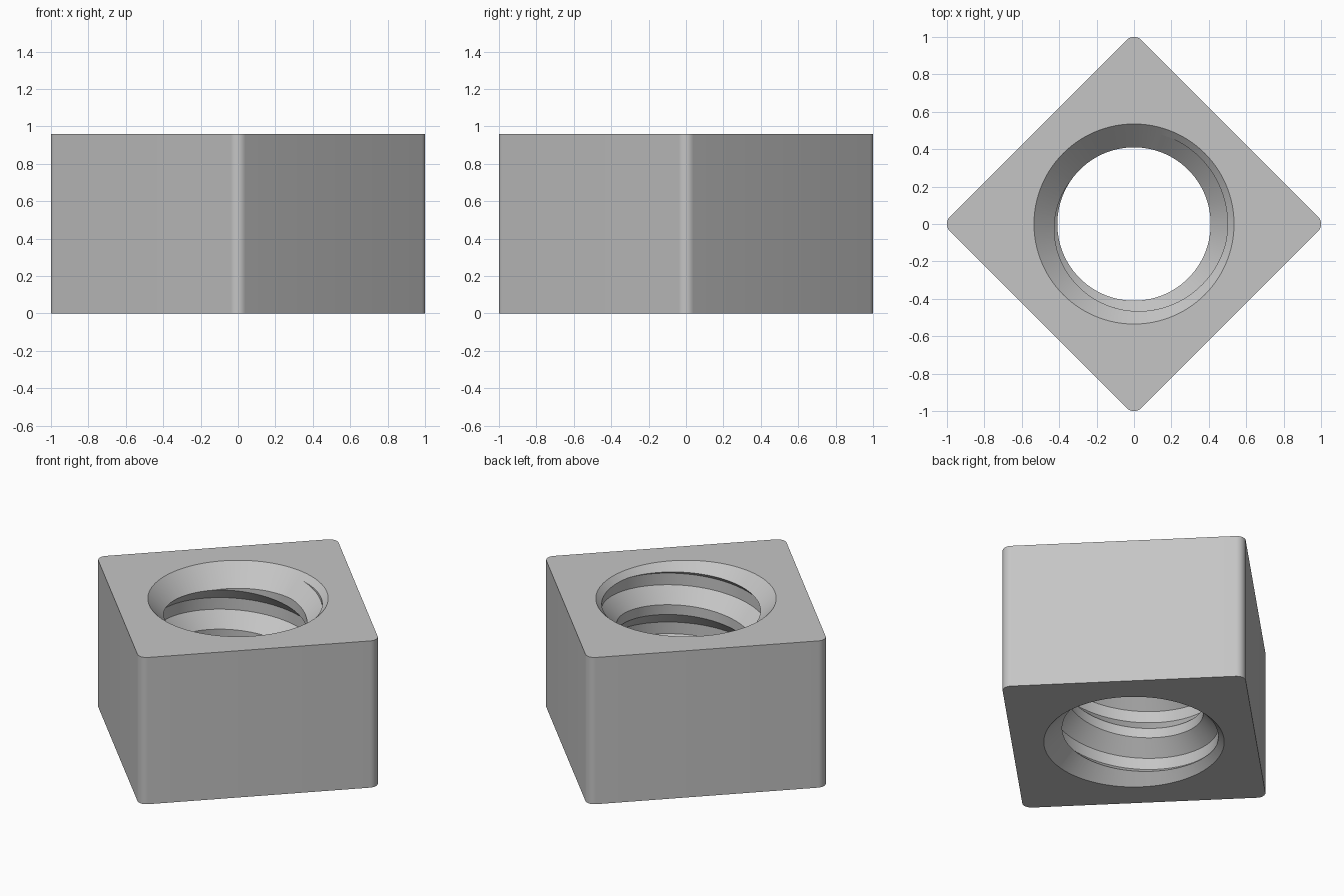
import bpy, bmesh, math

if "Cube" in bpy.data.objects:
    bpy.data.objects.remove(bpy.data.objects["Cube"])

HEIGHT = 0.96
CORNER = 0.055                      # corner rounding radius
TIP = 1.0 - CORNER                  # corner arc centre distance
R_MINOR, R_MAJOR, R_CHAMFER = 0.41, 0.50, 0.535
PITCH, SEG = 0.32, 96

steel = bpy.data.materials.new("grey_steel")
steel.diffuse_color = (0.56, 0.56, 0.56, 1)
steel.use_nodes = True
steel.node_tree.nodes["Principled BSDF"].inputs["Base Color"].default_value = steel.diffuse_color


def make_object(name, bm):
    bmesh.ops.recalc_face_normals(bm, faces=bm.faces)
    mesh = bpy.data.meshes.new(name)
    bm.to_mesh(mesh)
    bm.free()
    obj = bpy.data.objects.new(name, mesh)
    bpy.context.collection.objects.link(obj)
    mesh.materials.append(steel)
    return obj


# Square block with rounded corners pointing along the axes
bm = bmesh.new()
outline = []
for q in range(4):
    a = q * math.pi / 2
    for i in range(9):
        b = a + math.radians(-45 + 90 * i / 8)
        outline.append(bm.verts.new((TIP * math.cos(a) + CORNER * math.cos(b),
                                     TIP * math.sin(a) + CORNER * math.sin(b), 0)))
base = bm.faces.new(outline)
top = bmesh.ops.extrude_face_region(bm, geom=[base])["geom"]
bmesh.ops.translate(bm, vec=(0, 0, HEIGHT),
                    verts=[g for g in top if isinstance(g, bmesh.types.BMVert)])
nut = make_object("square_nut", bm)

# Threaded core: one trapezoid profile swept along a right-hand helix
bm = bmesh.new()
profile = [(R_MINOR, 0.0), (R_MINOR, 0.064), (R_MAJOR, 0.154), (R_MAJOR, 0.23)]
TURNS = 6
z_start = 0.88 - 0.064 - PITCH * (124 / 360 + 4)    # helix phase
rows = []
for s in range(TURNS * SEG + 1):
    a = 2 * math.pi * s / SEG
    rows.append([bm.verts.new((r * math.cos(a), r * math.sin(a),
                               z_start + PITCH * s / SEG + z)) for r, z in profile])
for s in range(TURNS * SEG):
    for j in range(3):
        bm.faces.new((rows[s][j], rows[s + 1][j], rows[s + 1][j + 1], rows[s][j + 1]))
    if s + SEG < TURNS * SEG:
        bm.faces.new((rows[s][3], rows[s + 1][3], rows[s + SEG + 1][0], rows[s + SEG][0]))
# Close both ends with fans to points on the axis
apex = {False: bm.verts.new((0, 0, z_start - 0.5)),
        True: bm.verts.new((0, 0, z_start + PITCH * (TURNS + 1) + 0.5))}
middle = z_start + PITCH * (TURNS + 1) / 2
for e in [e for e in bm.edges if e.is_boundary]:
    tip = apex[(e.verts[0].co.z + e.verts[1].co.z) / 2 > middle]
    bm.faces.new((e.verts[0], e.verts[1], tip))
cutters = [make_object("thread_cutter", bm)]

# Countersink cones at both mouths, 45 degrees
for name, z, side in (("top_chamfer_cutter", HEIGHT, 1), ("bottom_chamfer_cutter", 0, -1)):
    bm = bmesh.new()
    rings = []
    for r, dz in ((R_CHAMFER - 0.2, -0.2), (R_CHAMFER + 0.1, 0.1)):
        rings.append([bm.verts.new((r * math.cos(2 * math.pi * i / SEG),
                                    r * math.sin(2 * math.pi * i / SEG),
                                    z + side * dz)) for i in range(SEG)])
    for i in range(SEG):
        k = (i + 1) % SEG
        bm.faces.new((rings[0][i], rings[0][k], rings[1][k], rings[1][i]))
    for ring in rings:
        bm.faces.new(ring)
    cutters.append(make_object(name, bm))

# Cut the bore, then bake the result and drop the cutters
for c in cutters:
    mod = nut.modifiers.new(c.name, 'BOOLEAN')
    mod.operation, mod.solver, mod.object = 'DIFFERENCE', 'EXACT', c
    c.hide_render = True
bpy.context.view_layer.update()
baked = bpy.data.meshes.new_from_object(
    nut.evaluated_get(bpy.context.evaluated_depsgraph_get()))
nut.modifiers.clear()
nut.data = baked
for c in cutters:
    bpy.data.objects.remove(c)

bpy.context.view_layer.objects.active = nut
nut.select_set(True)
bpy.ops.object.shade_smooth_by_angle(angle=math.radians(30))
